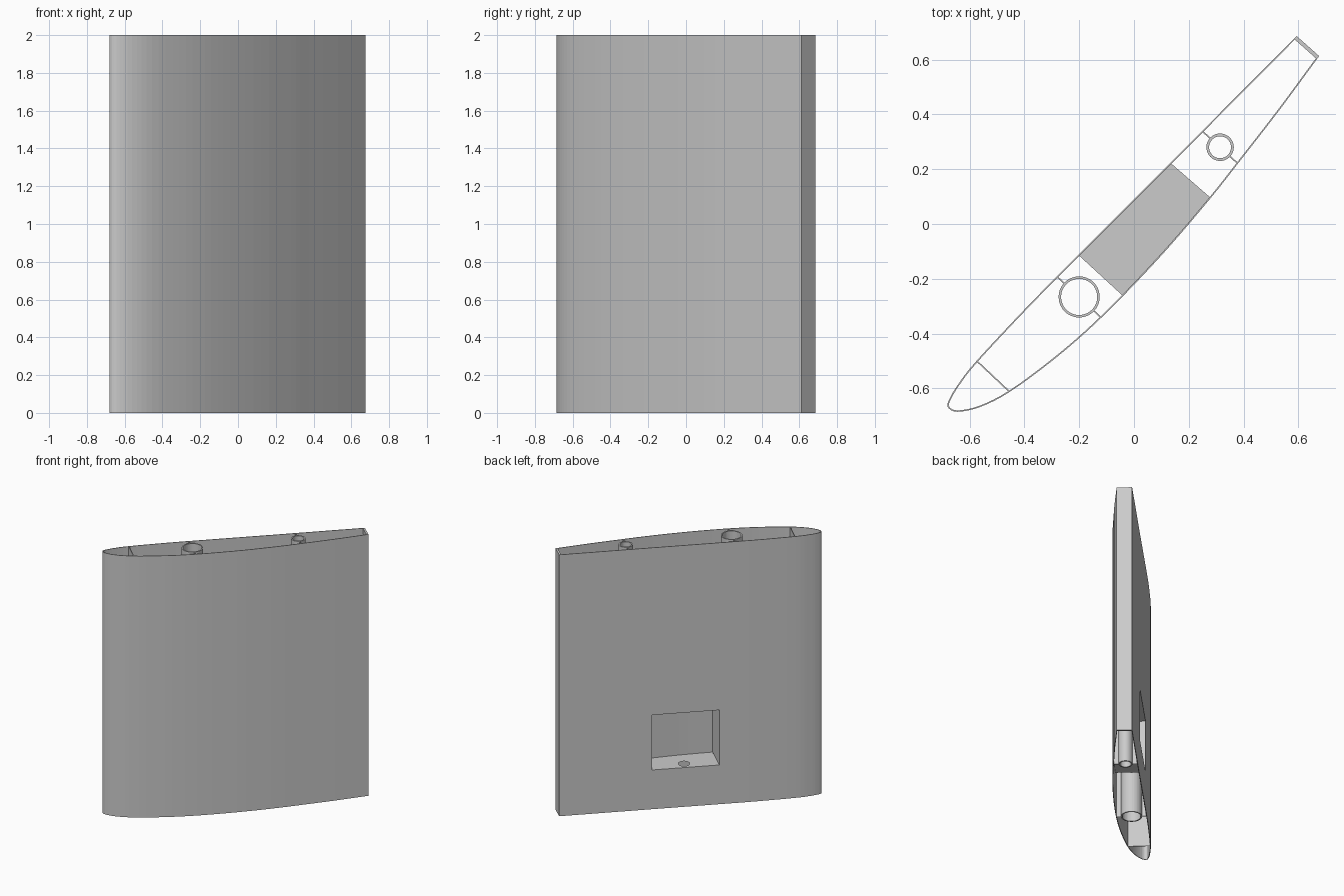
import bpy, bmesh, math
from mathutils import Vector

cube = bpy.data.objects.get("Cube")
if cube:
    bpy.data.objects.remove(cube, do_unlink=True)

HEIGHT = 2.0
BAY_LOW, BAY_HIGH = 0.30, 0.72
SKIN = 0.005

grey = bpy.data.materials.new("light grey")
grey.use_nodes = True
grey.diffuse_color = (0.6, 0.6, 0.6, 1)
grey.node_tree.nodes["Principled BSDF"].inputs["Base Color"].default_value = (0.6, 0.6, 0.6, 1)


def finish(name, bm):
    mesh = bpy.data.meshes.new(name)
    bm.to_mesh(mesh)
    bm.free()
    mesh.materials.append(grey)
    obj = bpy.data.objects.new(name, mesh)
    bpy.context.collection.objects.link(obj)
    return obj


def shell(name, loop, levels, thickness, opening=None):
    """Upright closed wall around a counter-clockwise loop, thickened inward."""
    bm = bmesh.new()
    rings = [[bm.verts.new((p.x, p.y, z)) for p in loop] for z in levels]
    for k in range(len(levels) - 1):
        for i in range(len(loop)):
            if (i, k) == opening:
                continue
            j = (i + 1) % len(loop)
            bm.faces.new((rings[k][i], rings[k][j], rings[k + 1][j], rings[k + 1][i]))
    obj = finish(name, bm)
    mod = obj.modifiers.new("thickness", 'SOLIDIFY')
    mod.thickness = thickness
    mod.offset = -1
    mod.use_even_offset = True
    return obj


def circle(centre, radius, count):
    return [Vector((centre[0] + radius * math.cos(math.tau * i / count),
                    centre[1] + radius * math.sin(math.tau * i / count)))
            for i in range(count)]


def web(name, a, b, thickness=SKIN):
    """Full-height upright plate between two plan points."""
    a, b = Vector(a), Vector(b)
    d = (b - a).normalized()
    side = Vector((-d.y, d.x)) * thickness / 2
    bm = bmesh.new()
    base = bm.faces.new([bm.verts.new((p.x, p.y, 0)) for p in (a - side, b - side, b + side, a + side)])
    top = bmesh.ops.extrude_face_region(bm, geom=[base])["geom"]
    bmesh.ops.translate(bm, vec=(0, 0, HEIGHT), verts=[v for v in top if isinstance(v, bmesh.types.BMVert)])
    bmesh.ops.recalc_face_normals(bm, faces=bm.faces)
    finish(name, bm)


def sheet(name, outline, z, up, hole=None):
    """Level sheet, optionally with a round hole, facing up or down."""
    bm = bmesh.new()
    edges = []
    for loop in [outline] + ([hole] if hole else []):
        vs = [bm.verts.new((p.x, p.y, z)) for p in loop]
        edges += [bm.edges.new((vs[i - 1], vs[i])) for i in range(len(vs))]
    bmesh.ops.triangle_fill(bm, use_beauty=True, use_dissolve=False, edges=edges, normal=(0, 0, 1))
    bm.normal_update()
    for f in bm.faces:
        if (f.normal.z > 0) != up:
            f.normal_flip()
    finish(name, bm)


# Aerofoil section: flat side from the trailing edge, round the nose, back along the curved side
flat_side = [(.593, .686), (.133, .223), (-.203, -.113), (-.39, -.302), (-.575, -.5),
             (-.64, -.583), (-.673, -.638)]
nose = [(-.679, -.668), (-.644, -.685)]
curved_side = [(-.56, -.667), (-.454, -.613), (-.31, -.508), (-.175, -.394), (-.04, -.263),
               (.124, -.088), (.28, .095), (.378, .219), (.53, .415), (.675, .612)]
keys = [Vector(p) for p in flat_side + nose + curved_side]
bay_keys = {k: keys.index(Vector(p)) for k, p in
            (("a", flat_side[1]), ("b", flat_side[2]), ("c", curved_side[4]), ("d", curved_side[6]))}

section, start = [], []
for i, p in enumerate(keys):
    start.append(len(section))
    section.append(p)
    if i < 2 or i == len(keys) - 1:
        continue
    q = keys[i + 1]
    m0 = (q - keys[i - 1]) / 2
    m1 = (keys[min(i + 2, len(keys) - 1)] - p) / 2
    for s in range(1, 4):
        t = s / 4
        section.append(p * (2*t**3 - 3*t**2 + 1) + m0 * (t**3 - 2*t**2 + t)
                       + q * (3*t**2 - 2*t**3) + m1 * (t**3 - t**2))

# Skin with the bay opening left out of the flat side
shell("wing_skin", section, [0, BAY_LOW, BAY_HIGH, HEIGHT], SKIN, opening=(start[bay_keys["a"]], 1))

# Bay: floor with cable hole, ceiling and two side walls
A, B, C, D = (keys[bay_keys[k]] for k in "abcd")
bay = [A, B] + section[start[bay_keys["c"]]:start[bay_keys["d"]] + 1]
inward = Vector((-.7, .7)) * SKIN / 2
bay = bay[:2] + [p + inward for p in bay[2:]]
sheet("bay_floor", bay, BAY_LOW, True, circle((.01, .01), .04, 24))
sheet("bay_ceiling", bay, BAY_HIGH, False)
middle = Vector((*((A + B + C + D) / 4), (BAY_LOW + BAY_HIGH) / 2))
for name, p, q in (("bay_rear_wall", A, D), ("bay_front_wall", B, C)):
    bm = bmesh.new()
    face = bm.faces.new([bm.verts.new((v.x, v.y, z)) for v, z in
                         ((p, BAY_LOW), (q, BAY_LOW), (q, BAY_HIGH), (p, BAY_HIGH))])
    bm.normal_update()
    if face.normal.dot(middle - face.calc_center_median()) < 0:
        face.normal_flip()
    finish(name, bm)

# Spar tubes, each held by a web on both sides
for name, centre, radius, wall, ends in (
        ("front_spar", (-.2, -.266), .075, .009, ((-.281, -.192), (-.12, -.342))),
        ("rear_spar", (.314, .28), .05, .01, ((.25, .338), (.378, .221)))):
    shell(name + "_tube", circle(centre, radius, 40), [0, HEIGHT], wall)
    for side, end in zip(("flat", "curved"), ends):
        reach = (Vector(end) - Vector(centre)).normalized() * (radius - wall / 2)
        web(f"{name}_{side}_web", Vector(centre) + reach, end)

# Nose web and trailing edge strip
web("nose_web", (-.572, -.501), (-.455, -.611))
web("trailing_edge_strip", (.589, .680), (.669, .609), .014)
